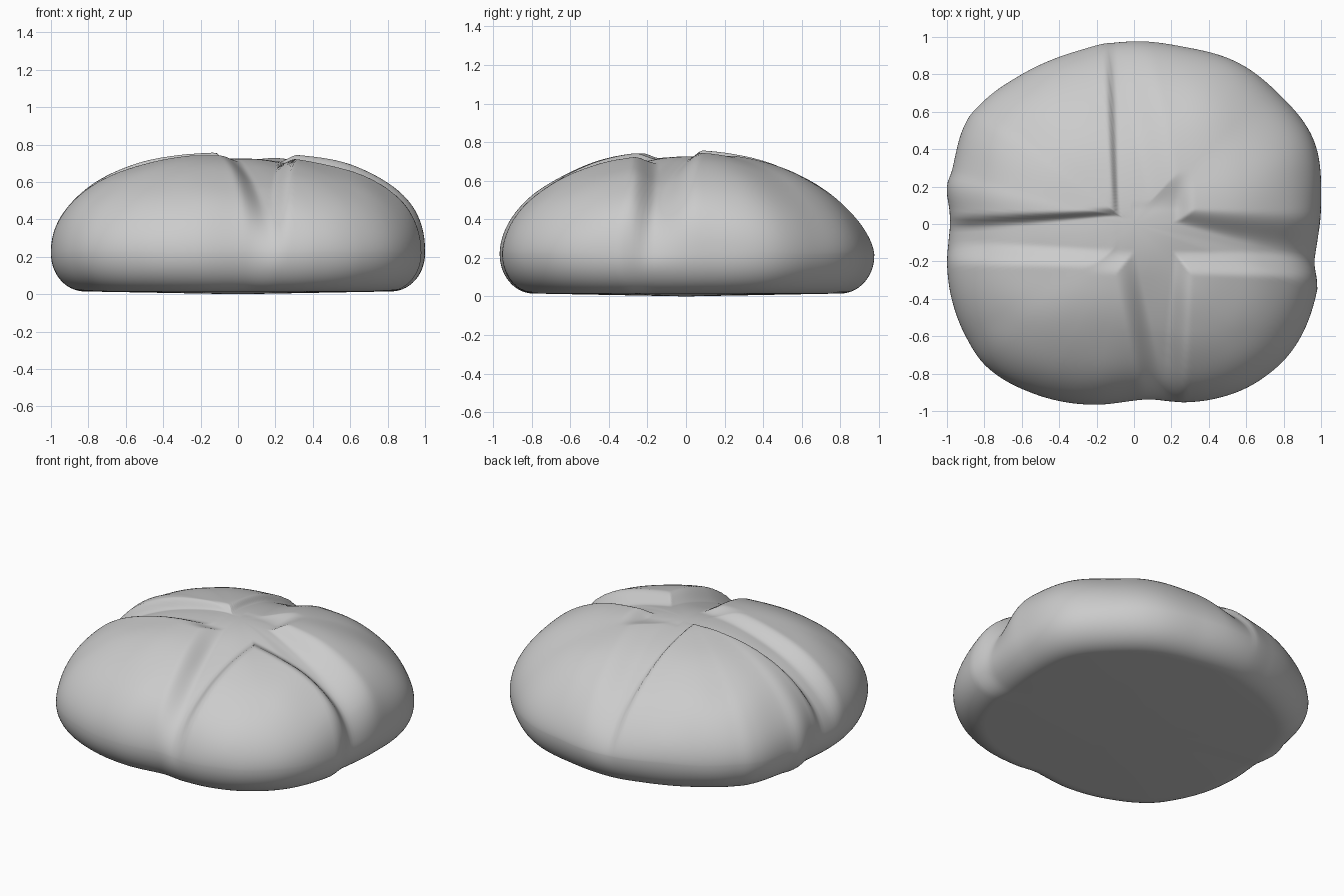
import bpy, bmesh, math
from mathutils import Vector, noise

if "Cube" in bpy.data.objects:
    bpy.data.objects.remove(bpy.data.objects["Cube"])

# Outline of the loaf seen from above
OUTLINE = [(1.0, .1), (.96, .45), (.77, .7), (.56, .86), (.25, .95), (-.13, .97), (-.32, .92),
           (-.6, .8), (-.83, .63), (-.9, .54), (-.97, .3), (-1, .2), (-.985, .04), (-1, -.2),
           (-.975, -.4), (-.9, -.6), (-.78, -.77), (-.5, -.92), (-.25, -.965), (.04, -.94),
           (.2, -.955), (.45, -.93), (.65, -.85), (.85, -.67), (.98, -.35), (.97, -.2)]
POLAR = sorted((math.atan2(y, x) % math.tau, math.hypot(x, y)) for x, y in OUTLINE)
# Dome shape at eight compass angles from the right side, counter-clockwise: (power, exponent)
DOME = [(2.5, .42), (2.2, .56), (2.05, .62), (2.2, .55), (2.4, .47), (2.2, .51), (2.1, .53), (2.1, .53)]
MID, TOP = .22, .76
SEG, RINGS, LOWER = 256, 90, 14


def smooth(t):
    t = max(0, min(1, t))
    return t * t * (3 - 2 * t)


def lerp(a, b, t):
    return a + (b - a) * t


def radius(a):
    """Catmull-Rom interpolation of the outline radius."""
    n = len(POLAR)
    for i in range(n):
        a0, a1 = POLAR[i][0], POLAR[(i + 1) % n][0]
        span = (a1 - a0) % math.tau
        if (a - a0) % math.tau < span:
            t = ((a - a0) % math.tau) / span
            p = [POLAR[(i + k) % n][1] for k in (-1, 0, 1, 2)]
            return .5 * (2 * p[1] + (p[2] - p[0]) * t + (2*p[0] - 5*p[1] + 4*p[2] - p[3]) * t*t
                         + (3*p[1] - p[0] - 3*p[2] + p[3]) * t**3)
    return 1


def dome(a):
    f = a / math.tau * 8
    i = int(f)
    p, q = DOME[i % 8], DOME[(i + 1) % 8]
    t = smooth(f - i)
    return lerp(p[0], q[0], t), lerp(p[1], q[1], t)


# Scored arms: direction, low edge (inner, outer), high edge,
# low lip width (inner, outer), high lip width, depth
ARMS = [((0, 1), (-.12, -.16), (.28, .10), (.035, .05), (.2, .2), .045),
        ((-1, 0), (-.24, -.22), (.08, .05), (.10, .12), (.035, .08), .065),
        ((1, 0), (-.27, -.29), (.09, .06), (.12, .12), (.05, .25), .085),
        ((0, -1), (-.14, .04), (.32, .27), (.14, .15), (.09, .09), .085)]


def groove(x, y, rho):
    best = 0
    for (dx, dy), lo, hi, wl, wh, depth in ARMS:
        along = x * dx + y * dy
        side = y if dx else x
        t = max(0, min(1, (along - .1) / .85))
        low, high = lerp(*lo, t), lerp(*hi, t)
        mask = (smooth((side - low) / lerp(*wl, t)) * smooth((high - side) / lerp(*wh, t))
                * smooth((along + .28) / .2))
        best = max(best, mask * lerp(.035, depth, smooth(rho / .65)))
    return best


def surface(a, rho, z):
    r = radius(a) * rho
    p = Vector((r * math.cos(a), r * math.sin(a), z))
    d = groove(p.x, p.y, rho) * smooth((z - .12) / .5)
    inward = (Vector((p.x * .25, p.y * .25, .1)) - p).normalized()
    p += inward * d
    p.z += .008 * noise.noise(p * 3.5) * smooth((z - .05) / .2)
    return p


bm = bmesh.new()
rings = []
# Crust dome, then the rounded lower edge
for k in range(1, RINGS + LOWER + 1):
    ring = []
    for j in range(SEG):
        a = j / SEG * math.tau
        if k <= RINGS:
            rho = math.sin(k / RINGS * math.pi / 2)
            p, e = dome(a)
            z = MID + (TOP - MID) * max(0, 1 - rho ** p) ** e
        else:
            u = (k - RINGS) / LOWER * math.pi / 2
            rho = .82 + .18 * math.cos(u)
            z = .015 + (MID - .015) * (1 - math.sin(u))
        ring.append(bm.verts.new(surface(a, rho, z)))
    rings.append(ring)
top = bm.verts.new(surface(0, 0, TOP))
base = bm.verts.new((0, 0, 0))
for j in range(SEG):
    n = (j + 1) % SEG
    bm.faces.new((top, rings[0][j], rings[0][n]))
    bm.faces.new((base, rings[-1][n], rings[-1][j]))
    for r0, r1 in zip(rings, rings[1:]):
        bm.faces.new((r0[j], r1[j], r1[n], r0[n]))
bmesh.ops.recalc_face_normals(bm, faces=bm.faces)

mesh = bpy.data.meshes.new("bread_loaf")
bm.to_mesh(mesh)
bm.free()
loaf = bpy.data.objects.new("bread_loaf", mesh)
bpy.context.collection.objects.link(loaf)
bpy.context.view_layer.objects.active = loaf
loaf.select_set(True)
bpy.ops.object.shade_smooth_by_angle(angle=math.radians(50))
